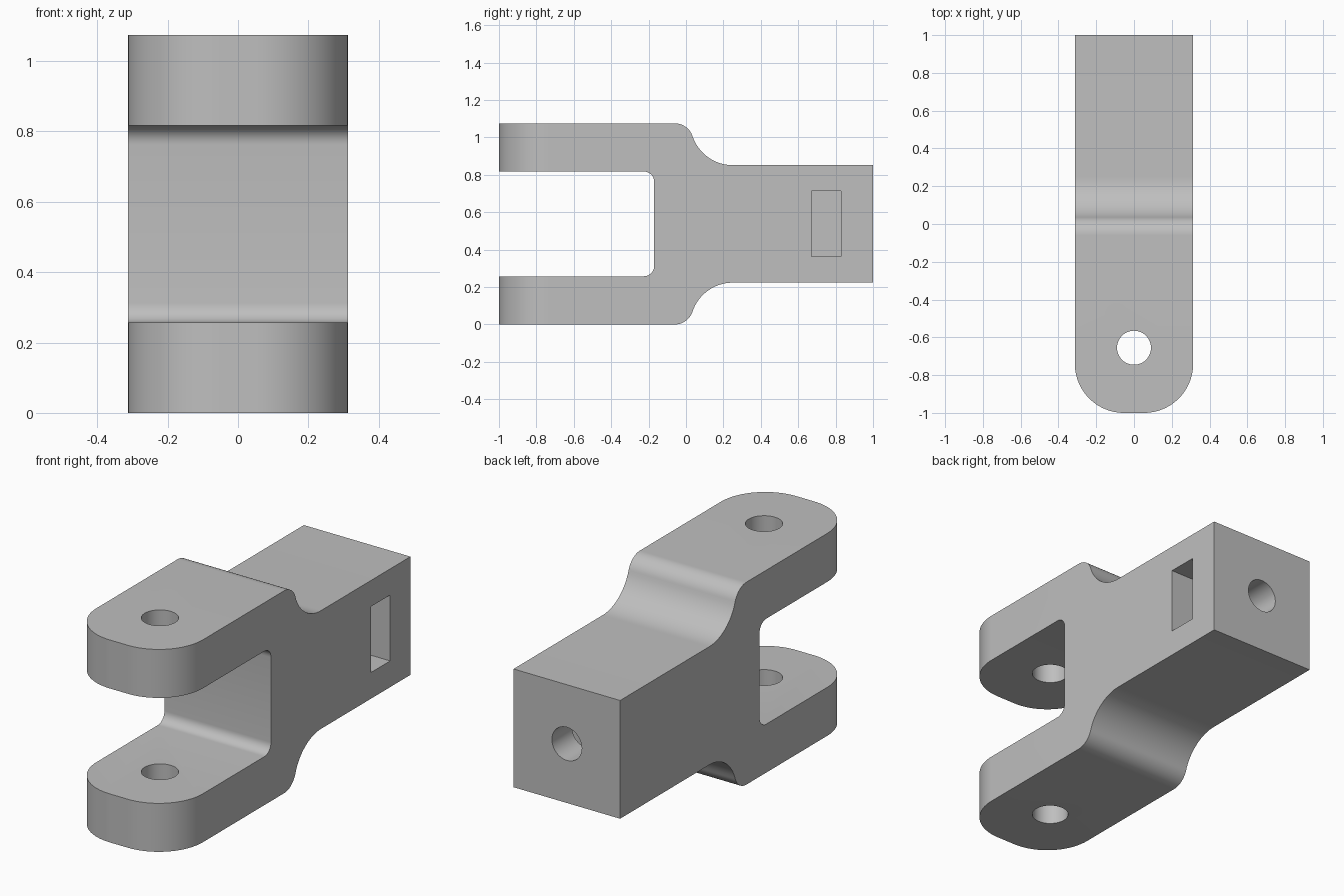
import bpy, bmesh, math
from mathutils import Vector

cube = bpy.data.objects.get("Cube")
if cube:
    bpy.data.objects.remove(cube, do_unlink=True)

HALF_W, MID, HALF_H = 0.313, 0.5375, 0.5375
BODY, GAP, GAP_Y = 0.314, 0.28, -0.17

grey = bpy.data.materials.new("plain grey")
grey.use_nodes = True
color = (0.52, 0.52, 0.52, 1)
grey.diffuse_color = color
grey.node_tree.nodes["Principled BSDF"].inputs["Base Color"].default_value = color


def arc(cx, cy, r, start, end, n=16):
    angles = [math.radians(start + (end - start) * i / n) for i in range(n + 1)]
    return [(cx + r * math.cos(a), cy + r * math.sin(a)) for a in angles]


def extrude(name, points, depth):
    """Prism made from a closed outline of 3D points."""
    bm = bmesh.new()
    face = bm.faces.new([bm.verts.new(p) for p in points])
    grown = bmesh.ops.extrude_face_region(bm, geom=[face])
    verts = [v for v in grown["geom"] if isinstance(v, bmesh.types.BMVert)]
    bmesh.ops.translate(bm, verts=verts, vec=Vector(depth))
    bmesh.ops.recalc_face_normals(bm, faces=bm.faces)
    mesh = bpy.data.meshes.new(name)
    bm.to_mesh(mesh)
    bm.free()
    mesh.materials.append(grey)
    obj = bpy.data.objects.new(name, mesh)
    bpy.context.collection.objects.link(obj)
    return obj


def combine(obj, tool, operation):
    mod = obj.modifiers.new(tool.name, 'BOOLEAN')
    mod.operation, mod.solver, mod.object = operation, 'EXACT', tool
    bpy.context.view_layer.objects.active = obj
    bpy.ops.object.modifier_apply(modifier=mod.name)
    bpy.data.objects.remove(tool, do_unlink=True)


# Upper half of the side profile, from the fork root to the tail
r1, r2 = 0.1, 0.227
c1 = (-0.06, HALF_H - r1)
c2 = (0.25, BODY + r2)
lean = math.degrees(math.atan2(c2[1] - c1[1], c2[0] - c1[0]))
upper = arc(GAP_Y - 0.055, GAP - 0.055, 0.055, 0, 90, 8)
upper += [(-1, GAP), (-1, HALF_H)]
upper += arc(*c1, r1, 90, lean)
upper += arc(*c2, r2, 180 + lean, 270)[1:]
upper += [(1, BODY)]
profile = upper + [(y, -z) for y, z in reversed(upper)]
clevis = extrude("fork_bracket", [(-HALF_W, y, MID + z) for y, z in profile],
                 (2 * HALF_W, 0, 0))

# Rounded fork tips, seen from above
R = 0.26
plan = arc(-HALF_W + R, -1 + R, R, 180, 270, 24)
plan += arc(HALF_W - R, -1 + R, R, 270, 360, 24)
plan += [(HALF_W, 1.1), (-HALF_W, 1.1)]
plan = [(x * 1.0001, y) for x, y in plan]
combine(clevis, extrude("tip_outline", [(x, y, -0.1) for x, y in plan], (0, 0, 1.4)),
        'INTERSECT')

# Pin hole through both fork arms
pin = arc(0, -0.655, 0.09, 0, 360, 48)[:-1]
combine(clevis, extrude("pin_hole", [(x, y, -0.1) for x, y in pin], (0, 0, 1.4)),
        'DIFFERENCE')

# Bolt hole in the tail end
bolt = arc(0, MID, 0.088, 0, 360, 48)[:-1]
combine(clevis, extrude("bolt_hole", [(x, 1.1, z) for x, z in bolt], (0, -0.6, 0)),
        'DIFFERENCE')

# Nut slot, open on one side only
slot = [(0.67, -0.175), (0.83, -0.175), (0.83, 0.175), (0.67, 0.175)]
combine(clevis, extrude("nut_slot", [(-0.175, y, MID + z) for y, z in slot], (0.6, 0, 0)),
        'DIFFERENCE')

bpy.ops.object.select_all(action='DESELECT')
clevis.select_set(True)
bpy.context.view_layer.objects.active = clevis
bpy.ops.object.shade_smooth_by_angle(angle=math.radians(30))
